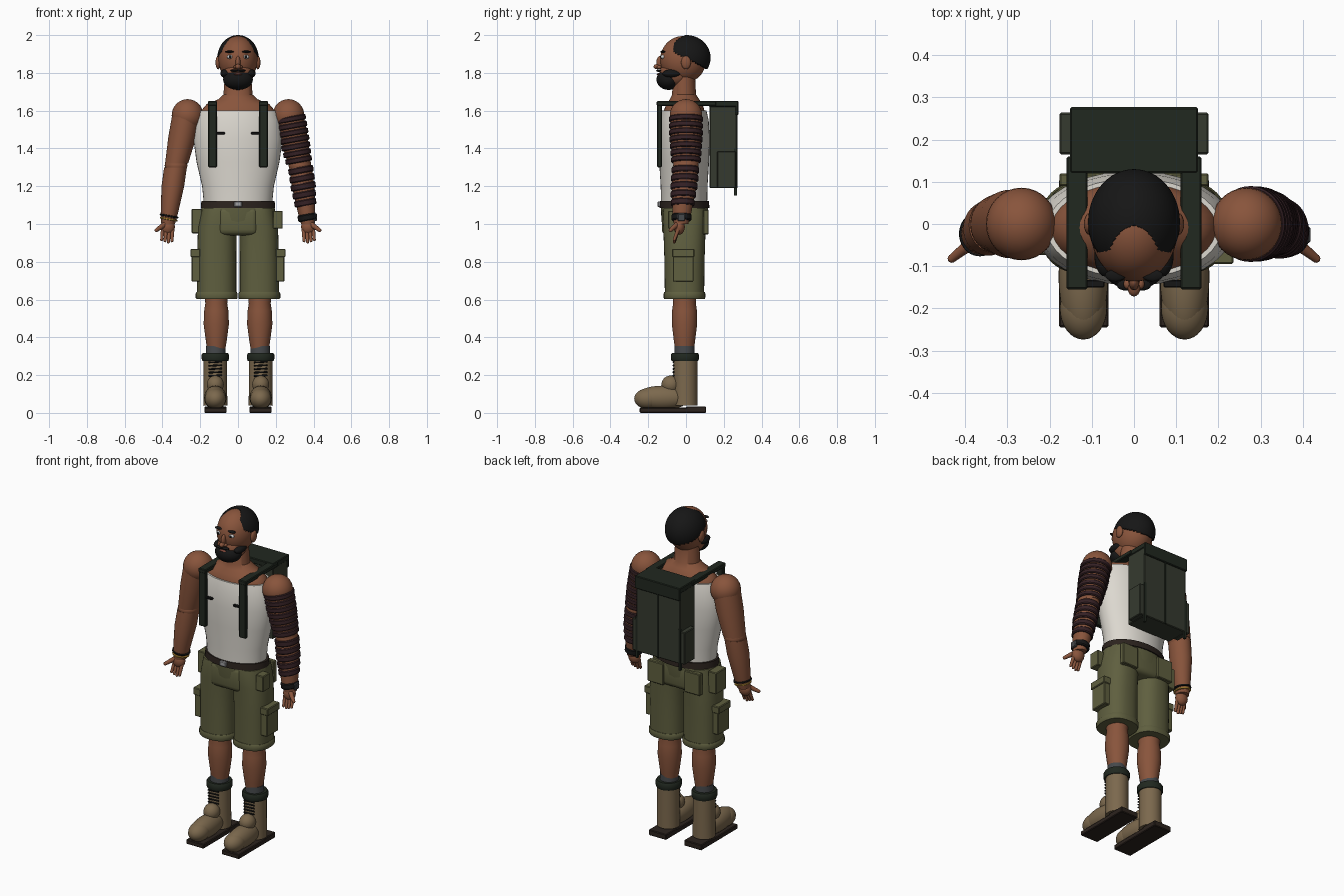
import bpy, bmesh
from math import cos, sin, pi, copysign
from mathutils import Vector, Matrix

if "Cube" in bpy.data.objects:
    bpy.data.objects.remove(bpy.data.objects["Cube"])

COL = dict(skin=(.25, .09, .045), white=(.72, .69, .63), olive=(.115, .115, .05), boot=(.2, .14, .075),
           strap=(.015, .021, .014), pack=(.036, .042, .028), ink=(.035, .015, .018), black=(.008, .008, .008),
           brown=(.025, .017, .013), steel=(.35, .35, .36), sock=(.06, .065, .07), gold=(.5, .28, .04),
           eye=(.8, .8, .78), lip=(.2, .06, .04))
MATS = {}


def add(name, bm, mat):
    if mat not in MATS:
        MATS[mat] = bpy.data.materials.new(mat)
        MATS[mat].diffuse_color = (*COL[mat], 1)
    bmesh.ops.recalc_face_normals(bm, faces=bm.faces)
    me = bpy.data.meshes.new(name)
    bm.to_mesh(me)
    bm.free()
    me.materials.append(MATS[mat])
    ob = bpy.data.objects.new(name, me)
    bpy.context.collection.objects.link(ob)
    return ob


def ball(name, mat, loc, r, seg=32):
    bm = bmesh.new()
    bmesh.ops.create_uvsphere(bm, u_segments=seg, v_segments=seg // 2, radius=1,
                              matrix=Matrix.Translation(loc) @ Matrix.Diagonal((*r, 1)))
    return add(name, bm, mat)


def box(name, mat, lo, hi, bevel=.004):
    lo, hi = Vector(lo), Vector(hi)
    size = [abs(v) for v in hi - lo]
    bm = bmesh.new()
    bmesh.ops.create_cube(bm, size=1, matrix=Matrix.Translation((lo + hi) / 2) @ Matrix.Diagonal((*size, 1)))
    if bevel:
        bmesh.ops.bevel(bm, geom=bm.edges[:], offset=bevel, segments=3 if bevel > .01 else 1,
                        profile=.5, affect='EDGES')
    return add(name, bm, mat)


def rod(name, mat, a, b, r1, r2=None, seg=24):
    a, b = Vector(a), Vector(b)
    d = b - a
    bm = bmesh.new()
    bmesh.ops.create_cone(bm, cap_ends=True, segments=seg, radius1=r1, radius2=r1 if r2 is None else r2,
                          depth=d.length, matrix=Matrix.Translation((a + b) / 2)
                          @ d.to_track_quat('Z', 'Y').to_matrix().to_4x4())
    return add(name, bm, mat)


def loft(name, mat, rings, side=1, power=2, seg=40):
    """Skin over horizontal rings (x, y, z, rx, ry); side mirrors x."""
    bm = bmesh.new()
    loops = []
    for x, y, z, rx, ry in rings:
        loop = []
        for i in range(seg):
            c, s = cos(2 * pi * i / seg), sin(2 * pi * i / seg)
            loop.append(bm.verts.new((side * x + rx * copysign(abs(c) ** (2 / power), c),
                                      y + ry * copysign(abs(s) ** (2 / power), s), z)))
        loops.append(loop)
    for a, b in zip(loops, loops[1:]):
        for i in range(seg):
            j = (i + 1) % seg
            bm.faces.new((a[i], a[j], b[j], b[i]))
    bm.faces.new(loops[0])
    bm.faces.new(loops[-1])
    return add(name, bm, mat)


# head and face
ball('head', 'skin', (0, -.015, 1.87), (.103, .122, .125), 48)
ball('jaw', 'skin', (0, -.055, 1.795), (.082, .085, .075))
ball('nose_bridge', 'skin', (0, -.137, 1.855), (.013, .02, .035), 16)
ball('nose_tip', 'skin', (0, -.152, 1.833), (.015, .02, .014), 16)
ball('beard', 'black', (0, -.092, 1.765), (.079, .064, .055))
ball('lower_lip', 'lip', (0, -.143, 1.793), (.022, .012, .006), 16)
for s in (-1, 1):
    ball('ear', 'skin', (s * .105, 0, 1.855), (.014, .026, .036), 20)
    ball('nostril', 'skin', (s * .015, -.142, 1.83), (.01, .013, .009), 12)
    ball('eye', 'eye', (s * .042, -.122, 1.885), (.017, .012, .011), 16)
    ball('pupil', 'black', (s * .042, -.132, 1.885), (.007, .005, .008), 12)
    ball('eyebrow', 'black', (s * .044, -.122, 1.912), (.025, .014, .006), 16)
    ball('moustache', 'black', (s * .018, -.145, 1.812), (.023, .013, .007), 16)
    ball('cheek_beard', 'black', (s * .068, -.075, 1.797), (.026, .05, .022), 20)

# hair cap, cut back to a receding hairline
hair = ball('hair', 'black', (0, .003, 1.88), (.109, .127, .12), 96)
bm = bmesh.new()
bm.from_mesh(hair.data)
cut = []
for f in bm.faces:
    x, y, z = f.calc_center_median()
    bald = (x / .068) ** 2 + ((y + .13) / .125) ** 2 < 1
    if bald or y < -.085 or z < 1.877 - .5 * y:
        cut.append(f)
bmesh.ops.delete(bm, geom=cut, context='FACES')
bm.to_mesh(hair.data)
bm.free()
mod = hair.modifiers.new('thickness', 'SOLIDIFY')
mod.thickness = .012

# neck, chest and tank top
loft('neck_and_shoulders', 'skin', [(0, -.01, 1.55, .2, .115), (0, -.01, 1.6, .195, .108), (0, -.008, 1.635, .165, .095),
     (0, -.008, 1.66, .105, .078), (0, -.01, 1.685, .077, .063), (0, -.012, 1.78, .07, .06)])
loft('tank_top', 'white', [(0, -.01, 1.1, .18, .122), (0, -.01, 1.2, .19, .124), (0, -.01, 1.33, .22, .132),
     (0, -.01, 1.45, .236, .136), (0, -.01, 1.55, .226, .13), (0, -.01, 1.6, .207, .118)])

# belt and shorts
loft('belt', 'brown', [(0, -.008, 1.085, .197, .132), (0, -.008, 1.122, .194, .13)])
box('belt_buckle', 'steel', (-.021, -.15, 1.09), (.021, -.13, 1.12))
loft('shorts_hips', 'olive', [(0, -.008, .96, .2, .11), (0, -.008, 1.02, .205, .122), (0, -.008, 1.09, .193, .125)])
box('shorts_crotch', 'olive', (-.105, -.128, .94), (.105, .112, 1.09), .03)
for s in (-1, 1):
    loft('shorts_leg', 'olive', [(.113, -.008, .615, .104, .104), (.113, -.008, .8, .104, .106),
         (.11, -.008, .98, .102, .112), (.1, -.008, 1.05, .097, .115), (.1, -.008, 1.085, .09, .11)], s, 2.4)
    loft('shorts_hem', 'olive', [(.113, -.008, .603, .107, .107), (.113, -.008, .61, .111, .11),
         (.113, -.008, .632, .111, .11), (.113, -.008, .64, .106, .107)], s, 2.4)
    box('cargo_pocket', 'olive', (s * .2, -.07, .695), (s * .245, .04, .85))
    box('cargo_flap', 'olive', (s * .2, -.074, .825), (s * .252, .044, .868))
    box('back_pocket', 'olive', (s * .07, .09, .945), (s * .177, .12, 1.075))
box('hip_pouch', 'olive', (-.245, -.04, .95), (-.19, .06, 1.08))
box('hip_case', 'olive', (.185, -.095, .975), (.236, -.03, 1.07))

# arms and hands
ARM = [(.272, 0, 1.58, .076, .082), (.295, 0, 1.46, .074, .081), (.325, 0, 1.32, .061, .069),
       (.331, -.002, 1.3, .06, .066), (.345, -.01, 1.2, .06, .065), (.363, -.022, 1.06, .046, .05),
       (.37, -.026, 1.0, .036, .038)]


def arm_at(z):
    for a, b in zip(ARM, ARM[1:]):
        if b[2] <= z <= a[2]:
            t = (a[2] - z) / (a[2] - b[2])
            return [p + (q - p) * t for p, q in zip(a, b)]


def arm_band(name, mat, z, h, grow, s, tilt=.1):
    x, y, _, rx, ry = arm_at(z)
    ob = loft(name, mat, [(0, 0, -h / 2, rx + grow * .4, ry + grow * .4), (0, 0, -h / 3, rx + grow, ry + grow),
                          (0, 0, h / 3, rx + grow, ry + grow), (0, 0, h / 2, rx + grow * .4, ry + grow * .4)])
    ob.location = (s * x, y, z)
    ob.rotation_euler = (0, -s * tilt * 1.8, 0)


for s in (-1, 1):
    ball('shoulder', 'skin', (s * .267, 0, 1.575), (.084, .086, .086))
    loft('upper_arm', 'skin', ARM[:3], s)
    ball('elbow', 'skin', (s * .328, -.001, 1.31), (.06, .067, .05))
    loft('forearm', 'skin', ARM[3:], s)
    ball('palm', 'skin', (s * .372, -.036, .985), (.038, .03, .042), 20)
    for i in range(4):
        a = Vector((s * (.347 + .017 * i), -.042, .97))
        b = Vector((s * (.35 + .018 * i), -.062, .905 + .006 * abs(i - 1)))
        rod('finger', 'skin', a, b, .0105, .008, 12)
        ball('fingertip', 'skin', b, (.008, .008, .008), 12)
    rod('thumb', 'skin', (s * .385, -.045, 1.0), (s * .432, -.082, .967), .015, .01, 12)
    ball('thumb_tip', 'skin', (s * .432, -.082, .967), (.01, .01, .01), 12)
for i in range(7):
    arm_band('upper_arm_tattoo', 'ink', 1.555 - .036 * i, .029, .008, 1)
for i in range(5):
    arm_band('forearm_tattoo', 'ink', 1.285 - .043 * i, .034, .007, 1)
arm_band('wristband', 'black', 1.035, .036, .008, 1)
box('watch_face', 'sock', (.402, -.045, 1.015), (.418, -.005, 1.055))
arm_band('gold_bracelet', 'gold', 1.026, .01, .007, -1)
arm_band('dark_bracelet', 'black', 1.042, .01, .007, -1)

# legs and boots
for s in (-1, 1):
    loft('lower_leg', 'skin', [(.115, -.008, .32, .045, .048), (.115, -.008, .38, .055, .056), (.115, -.008, .47, .067, .067),
         (.115, -.008, .54, .064, .066), (.115, -.008, .58, .058, .06), (.115, -.008, .65, .064, .066)], s)
    loft('sock', 'sock', [(.118, -.008, .29, .053, .054), (.118, -.008, .355, .051, .052)], s)
    loft('boot_cuff', 'strap', [(.12, -.006, .275, .068, .07), (.12, -.006, .285, .072, .074),
         (.12, -.006, .308, .072, .074), (.12, -.006, .318, .066, .068)], s)
    loft('boot_shaft', 'boot', [(.12, -.003, .04, .064, .064), (.12, -.003, .15, .062, .063),
         (.12, -.003, .3, .062, .063)], s)
    ball('boot_foot', 'boot', (s * .12, -.125, .08), (.059, .148, .064))
    ball('boot_toe', 'boot', (s * .12, -.2, .075), (.056, .074, .055))
    ball('boot_tongue', 'boot', (s * .12, -.08, .15), (.045, .05, .048), 24)
    for i in range(5):
        z = .195 + .018 * i
        rod('boot_lace', 'black', (s * .12 - .035, -.066, z), (s * .12 + .035, -.066, z + .004), .0045, seg=8)
    box('boot_sole', 'brown', (s * .06, -.245, 0), (s * .178, .06, .028))
    box('boot_heel', 'brown', (s * .06, .0, 0), (s * .178, .106, .034))

# backpack
box('pack_body', 'pack', (-.148, .125, 1.19), (.148, .268, 1.63))
box('pack_lid', 'strap', (-.152, .12, 1.62), (.152, .277, 1.652))
box('pack_lid_lip', 'strap', (-.152, .262, 1.575), (.152, .277, 1.64))
box('pack_center_strap', 'strap', (-.004, .262, 1.19), (.004, .273, 1.6), 0)
for s in (-1, 1):
    box('pack_side_pocket', 'pack', (s * .145, .165, 1.19), (s * .177, .264, 1.385))
    box('pack_side_strap', 'strap', (s * .138, .255, 1.15), (s * .15, .27, 1.4), 0)
    box('shoulder_strap_top', 'strap', (s * .11, -.155, 1.625), (s * .16, .16, 1.65))
    box('shoulder_strap_front', 'strap', (s * .112, -.153, 1.3), (s * .158, -.128, 1.65))
    box('chest_clip', 'black', (s * .07, -.15, 1.474), (s * .115, -.133, 1.486), .002)

# smooth shading with sharp edges kept
bpy.ops.object.select_all(action='SELECT')
bpy.context.view_layer.objects.active = hair
bpy.ops.object.shade_smooth_by_angle(angle=.6)

for m in bpy.data.materials:
    if m.users and not m.is_grease_pencil:
        m.use_nodes = True
        m.node_tree.nodes["Principled BSDF"].inputs["Base Color"].default_value = m.diffuse_color
